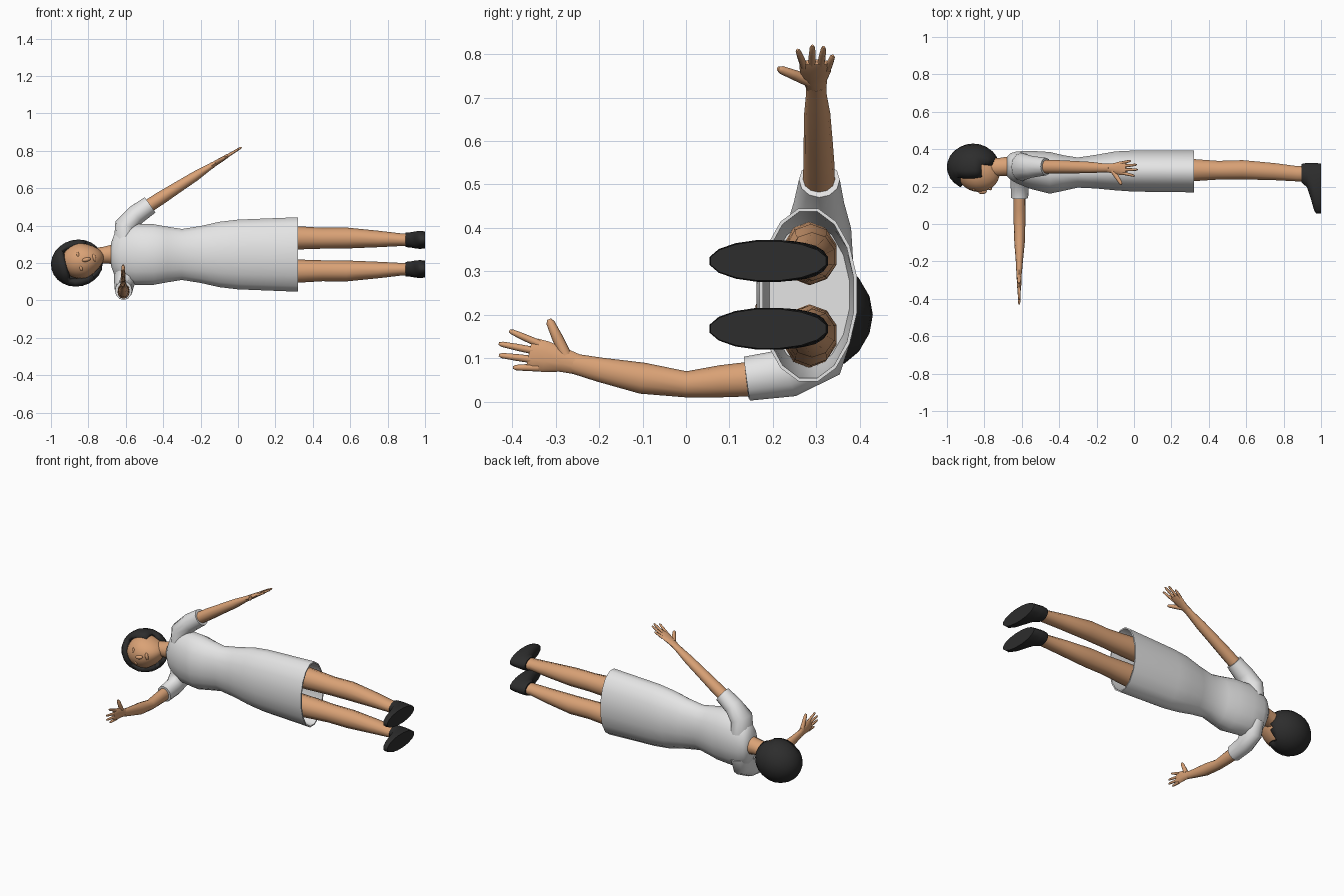
import bpy, bmesh, math
from mathutils import Vector as V

if "Cube" in bpy.data.objects:
    bpy.data.objects.remove(bpy.data.objects["Cube"])

def material(name, col):
    m = bpy.data.materials.new(name)
    m.diffuse_color = (*col, 1)
    m.use_nodes = True
    m.node_tree.nodes["Principled BSDF"].inputs["Base Color"].default_value = m.diffuse_color
    return m

SKIN = material("skin", (0.70, 0.36, 0.18))
CLOTH = material("pale_cloth", (0.78, 0.78, 0.78))
DARK = material("black", (0.026, 0.026, 0.026))

def finish(bm, name, mat, angle=50):
    bmesh.ops.recalc_face_normals(bm, faces=bm.faces)
    me = bpy.data.meshes.new(name)
    bm.to_mesh(me)
    bm.free()
    me.materials.append(mat)
    ob = bpy.data.objects.new(name, me)
    bpy.context.collection.objects.link(ob)
    bpy.ops.object.select_all(action='DESELECT')
    ob.select_set(True)
    bpy.context.view_layer.objects.active = ob
    bpy.ops.object.shade_smooth_by_angle(angle=math.radians(angle))
    return ob

def loft_into(bm, rings):
    vr = [[bm.verts.new(p) for p in r] for r in rings]
    n = len(vr[0])
    for a, b in zip(vr, vr[1:]):
        for i in range(n):
            bm.faces.new((a[i], a[(i + 1) % n], b[(i + 1) % n], b[i]))
    bm.faces.new(vr[0])
    bm.faces.new(vr[-1])

def stack(name, secs, mat, n, angle=50):
    """Elliptical sections along x: (x, z centre, z radius, y min, y max)."""
    rings = []
    for x, zc, rz, y0, y1 in secs:
        rings.append([V((x, (y0 + y1) / 2 + (y1 - y0) / 2 * math.cos(t), zc + rz * math.sin(t)))
                      for t in (2 * math.pi * (i + .5) / n for i in range(n))])
    bm = bmesh.new()
    loft_into(bm, rings)
    return finish(bm, name, mat, angle)

def tube_rings(pts, side, n):
    """Rings along a path: points are (position, radius along side, other radius)."""
    ps = [V(p[0]) for p in pts]
    rings = []
    for i, (_, ra, rb) in enumerate(pts):
        d = (ps[min(i + 1, len(ps) - 1)] - ps[max(i - 1, 0)]).normalized()
        s = (side - d * side.dot(d)).normalized()
        o = d.cross(s)
        rings.append([ps[i] + s * ra * math.cos(t) + o * rb * math.sin(t)
                      for t in (2 * math.pi * k / n for k in range(n))])
    return rings

def tube(name, pts, side, mat, n=12):
    bm = bmesh.new()
    loft_into(bm, tube_rings(pts, V(side), n))
    return finish(bm, name, mat)

# Dress, hollow at the hem
ZC = 0.246
outer = [(-.68, .06, .255, .36), (-.66, .115, .235, .38), (-.625, .15, .215, .39),
         (-.55, .165, .185, .393), (-.45, .165, .16, .387), (-.38, .152, .175, .37),
         (-.3, .139, .193, .357), (-.2, .155, .188, .372), (-.1, .178, .178, .39),
         (0, .19, .171, .395), (.32, .203, .167, .396)]
inner = [(.32, .195, .175, .388), (0, .182, .179, .387), (-.1, .165, .19, .378)]
stack("dress", [(x, ZC, r, a, b) for x, r, a, b in outer + inner], CLOTH, 16)

# Neck
stack("neck", [(-.79, .228, .05, .25, .355), (-.72, .243, .046, .255, .355),
               (-.69, .246, .05, .255, .36), (-.66, .246, .06, .255, .36)], SKIN, 12)

# Legs and shoes, mirrored about the body centre
for s, nm in ((1, "left"), (-1, "right")):
    leg = [(-.08, .095, .073, .222, .345), (.2, .093, .07, .225, .35), (.32, .089, .062, .226, .35),
           (.45, .087, .056, .235, .34), (.58, .088, .056, .236, .344), (.75, .083, .044, .232, .328),
           (.87, .079, .034, .226, .312), (.93, .078, .035, .226, .315)]
    stack(nm + "_leg", [(x, ZC + s * z, r, a, b) for x, z, r, a, b in leg], SKIN, 10)
    shoe = [(.895, .039, .222, .322), (.925, .042, .195, .328), (.945, .046, .135, .329),
            (.963, .048, .07, .329), (.975, .049, .052, .329), (1.0, .046, .054, .325)]
    stack(nm + "_shoe", [(x, ZC + s * .078, r, a, b) for x, r, a, b in shoe], DARK, 16)

# Sleeves
tube("left_sleeve", [((-.603, .305, .32), .08, .06), ((-.6, .305, .40), .075, .06),
                     ((-.545, .306, .458), .058, .054), ((-.47, .307, .511), .047, .05),
                     ((-.47, .307, .511), .042, .045), ((-.49, .307, .497), .04, .04)],
     (0, 1, 0), CLOTH)
tube("right_sleeve", [((-.603, .305, .17), .06, .08), ((-.605, .292, .105), .058, .075),
                      ((-.61, .235, .066), .05, .056), ((-.612, .14, .053), .046, .051),
                      ((-.612, .14, .053), .041, .046), ((-.612, .165, .055), .04, .043)],
     (1, 0, 0), CLOTH)

# Arms
tube("left_arm", [((-.53, .306, .472), .037, .035), ((-.42, .306, .543), .036, .035),
                  ((-.32, .304, .607), .033, .030), ((-.23, .302, .664), .030, .026),
                  ((-.165, .30, .706), .024, .018), ((-.13, .30, .728), .023, .015)], (0, 1, 0), SKIN)
tube("right_arm", [((-.611, .20, .056), .032, .042), ((-.612, .08, .047), .032, .037),
                   ((-.612, 0, .040), .031, .030), ((-.612, -.1, .054), .028, .036),
                   ((-.613, -.2, .074), .019, .028), ((-.614, -.26, .088), .015, .023)], (1, 0, 0), SKIN)

# Hands: palm, four fingers and a thumb laid out in (along, toward thumb)
def hand(name, wrist, d, side):
    wrist, d, side = V(wrist), V(d).normalized(), V(side).normalized()
    at = lambda l, s: wrist + d * l + side * s
    bm = bmesh.new()
    palm = [(-.01, 0, .023, .015), (.03, .003, .028, .014), (.07, .002, .036, .012),
            (.095, .002, .037, .010), (.108, .002, .032, .007)]
    loft_into(bm, tube_rings([(at(l, s), a, b) for l, s, a, b in palm], side, 10))
    fingers = [((.09, .028), (.163, .043)), ((.095, .010), (.181, .009)),
               ((.09, -.010), (.175, -.017)), ((.08, -.026), (.137, -.038)),
               ((.025, .015), (.08, .088))]
    for k, (a, b) in enumerate(fingers):
        A, B = at(*a), at(*b)
        w = .014 if k == 4 else .0088
        loft_into(bm, tube_rings([(A, w, w), (A.lerp(B, .5), w * .9, w * .8),
                                  (A.lerp(B, .9), w * .7, w * .65), (B, w * .35, w * .35)],
                                 d if k == 4 else side, 8))
    finish(bm, name, SKIN)

hand("left_hand", (-.135, .30, .725), (.853, 0, .522), (0, -1, 0))
hand("right_hand", (-.614, -.256, .087), (0, -.977, .21), (0, .21, .977))

# Head frame: crown direction, face direction, sideways
UP = V((-.97, 0, -.23)).normalized()
FR = V((0, -1, 0))
SD = UP.cross(FR)
FACE = V((-.83, .277, .214))

def ball(name, centre, ru, rf, rw, mat, seg=14, rows=9, taper=0, drop=None, thick=0):
    bm = bmesh.new()
    bmesh.ops.create_uvsphere(bm, u_segments=seg, v_segments=rows, radius=1)
    if drop:
        bad = [f for f in bm.faces if drop(f.calc_center_median())]
        bmesh.ops.delete(bm, geom=bad, context='FACES')
    for v in bm.verts:
        w, f, u = v.co
        w *= 1 - taper * max(0, -u)
        v.co = centre + UP * (u * ru) + FR * (f * rf) + SD * (w * rw)
    ob = finish(bm, name, mat, 60)
    if thick:
        m = ob.modifiers.new("thickness", 'SOLIDIFY')
        m.thickness = thick
        m.offset = -1
    return ob

# Face and its features
ball("face", FACE, .115, .106, .098, SKIN, 20, 14, taper=.3)
ball("nose", FACE + FR * .102 - UP * .02, .024, .016, .012, SKIN, 10, 8)
ball("lips", FACE + FR * .085 - UP * .063, .009, .012, .022, SKIN, 10, 8)
for s, nm in ((1, "left"), (-1, "right")):
    ball(nm + "_eyelid", FACE + FR * .093 + UP * .018 + SD * .036 * s, .008, .008, .017, SKIN, 10, 8)

# Bobbed hair, open over the face and under the chin
def opening(c):
    return (c.y > .2 and c.z < .42 and abs(c.x) < .78) or (c.z < -.6 and c.y > -.15)

ball("hair", V((-.86, .305, .2)), .141, .125, .127, DARK, 18, 12, drop=opening, thick=.03)
